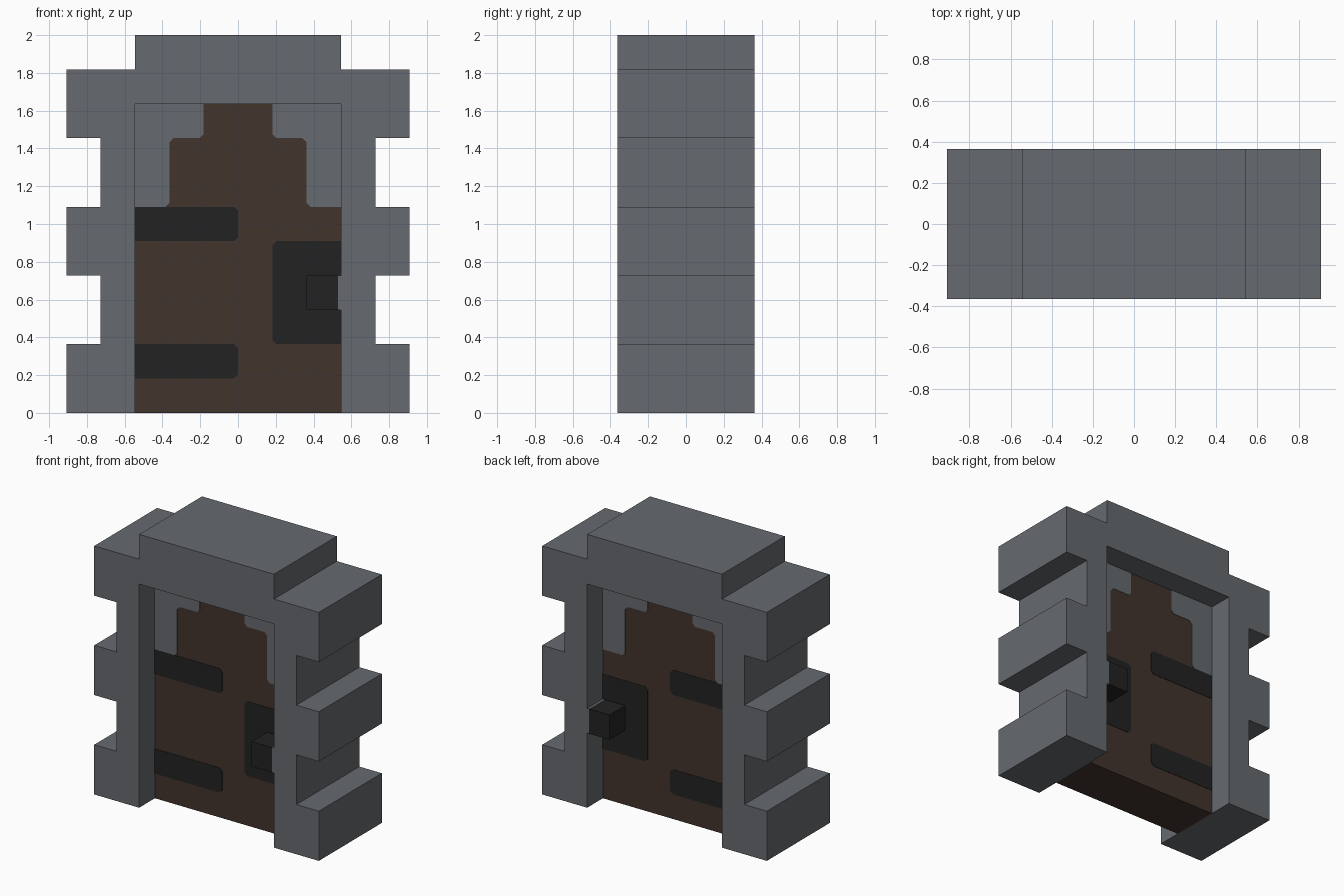
import bpy
import bmesh

if "Cube" in bpy.data.objects:
    bpy.data.objects.remove(bpy.data.objects["Cube"])

U = 2 / 11          # building block size
C = 0.12            # corner chamfer of painted details, in blocks


def material(name, rgb):
    m = bpy.data.materials.new(name)
    m.diffuse_color = (*rgb, 1)
    m.use_nodes = True
    m.node_tree.nodes["Principled BSDF"].inputs["Base Color"].default_value = m.diffuse_color
    return m


STONE = material("stone grey", (0.133, 0.143, 0.157))
WOOD = material("dark brown wood", (0.054, 0.034, 0.026))
IRON = material("black iron", (0.0160, 0.0160, 0.0160))


def prism(name, outline, y0, y1, mat):
    """Extrude an (x, z) outline, given in blocks, from y0 to y1."""
    bm = bmesh.new()
    face = bm.faces.new([bm.verts.new((x * U, y0 * U, z * U)) for x, z in outline])
    new = bmesh.ops.extrude_face_region(bm, geom=[face])["geom"]
    for v in new:
        if isinstance(v, bmesh.types.BMVert):
            v.co.y = y1 * U
    bmesh.ops.recalc_face_normals(bm, faces=bm.faces)
    mesh = bpy.data.meshes.new(name)
    bm.to_mesh(mesh)
    bm.free()
    mesh.materials.append(mat)
    obj = bpy.data.objects.new(name, mesh)
    bpy.context.collection.objects.link(obj)
    return obj


def rect(x0, x1, z0, z1):
    return [(x0, z0), (x1, z0), (x1, z1), (x0, z1)]


# Stone frame: toothed outer edge, then the rectangular doorway
half = [(3, 9), (3, 0), (5, 0), (5, 2), (4, 2), (4, 4), (5, 4), (5, 6),
        (4, 6), (4, 8), (5, 8), (5, 10), (3, 10), (3, 11)]
prism("stone_frame", half + [(-x, z) for x, z in reversed(half)], -2, 2, STONE)

# Wooden door slab
prism("door", rect(-3, 3, 0, 9), -1, 1, WOOD)

# Stepped stone corner that makes the door top an arch
arch = [(3, 9), (1, 9), (1, 8 + C), (1 + C, 8), (2 - C, 8), (2, 8 - C),
        (2, 6 + C), (2 + C, 6), (3, 6)]
# Iron plate behind the handle, chamfered on its free side
lock = [(3, 2), (3, 5), (1 + C, 5), (1, 5 - C), (1, 2 + C), (1 + C, 2)]


def hinge(z):
    return [(-3, z), (-C, z), (0, z + C), (0, z + 1 - C), (-C, z + 1), (-3, z + 1)]


# Details repeated on the front and the back of the door
for side, s in (("front", -1), ("back", 1)):
    a, b = s * 0.99, s * 1.015
    prism(f"{side}_arch_right", arch, a, b, STONE)
    prism(f"{side}_arch_left", [(-x, z) for x, z in arch], a, b, STONE)
    prism(f"{side}_hinge_lower", hinge(1), a, b, IRON)
    prism(f"{side}_hinge_upper", hinge(5), a, b, IRON)
    prism(f"{side}_lock_plate", lock, a, b, IRON)
    prism(f"{side}_handle", rect(2, 2.91, 3, 4), s, s * 2, IRON)
    prism(f"{side}_handle_stop", rect(2.91, 3, 3, 4), s, s * 2, STONE)
